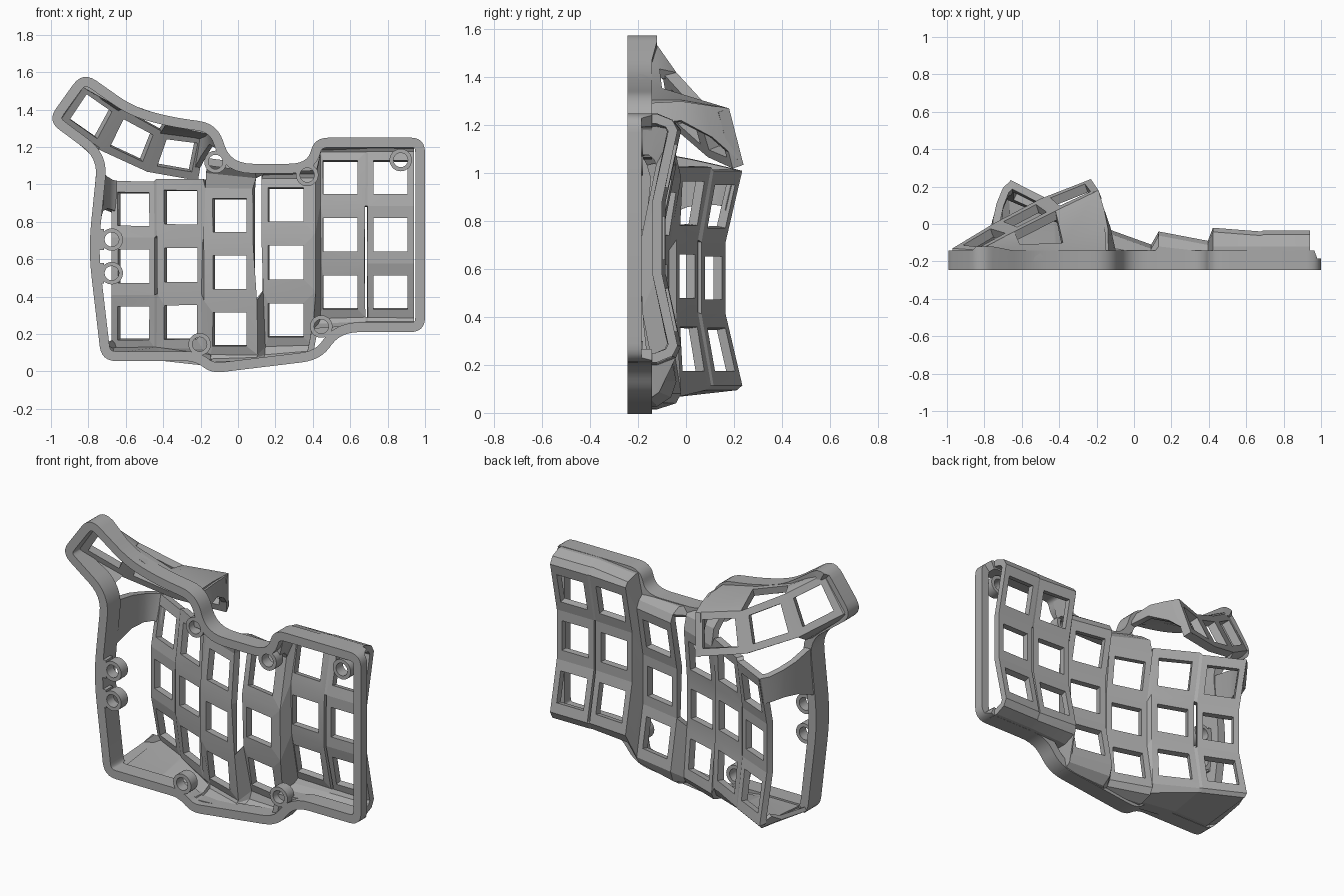
import bpy, bmesh, math
from mathutils import Vector

if "Cube" in bpy.data.objects:
    bpy.data.objects.remove(bpy.data.objects["Cube"])

grey = bpy.data.materials.new("plain grey")
grey.use_nodes = True
colour = (0.4, 0.4, 0.4, 1)
grey.diffuse_color = colour
grey.node_tree.nodes["Principled BSDF"].inputs["Base Color"].default_value = colour

FRONT = -0.245


def wall_back(x):
    """How far back the rim wall reaches: lowest on the right-hand edge, tallest opposite."""
    return -0.185 if x > 0.97 else -0.12 if -0.85 < x < -0.7 else -0.142


def finish(bm, name):
    mesh = bpy.data.meshes.new(name)
    bm.to_mesh(mesh)
    bm.free()
    mesh.materials.append(grey)
    obj = bpy.data.objects.new(name, mesh)
    bpy.context.collection.objects.link(obj)
    return obj


def apply(obj, mod):
    bpy.context.view_layer.objects.active = obj
    bpy.ops.object.modifier_apply(modifier=mod.name)


def smooth(obj, angle=28):
    bpy.ops.object.select_all(action='DESELECT')
    obj.select_set(True)
    bpy.context.view_layer.objects.active = obj
    bpy.ops.object.shade_smooth_by_angle(angle=math.radians(angle))


def panel(name, rows, outward, holes=(), skip=(), thick=0.04, u=0.14, v=0.2, angle=8):
    """Grid skin through rows of points, with square key openings, thickened inwards."""
    bm = bmesh.new()
    grid = [[bm.verts.new(p) for p in row] for row in rows]
    for r in range(len(rows) - 1):
        for c in range(len(rows[0]) - 1):
            if (r, c) in skip:
                continue
            ring = [grid[r][c], grid[r][c + 1], grid[r + 1][c + 1], grid[r + 1][c]]
            if (r, c) not in holes:
                bm.faces.new(ring)
                continue
            a, b, d, e = [p.co for p in ring]
            inner = [bm.verts.new(a.lerp(b, s).lerp(e.lerp(d, s), t))
                     for s, t in ((u, v), (1 - u, v), (1 - u, 1 - v), (u, 1 - v))]
            for i in range(4):
                j = (i + 1) % 4
                bm.faces.new((ring[i], ring[j], inner[j], inner[i]))
    bm.normal_update()
    if sum(f.normal.dot(Vector(outward)) * f.calc_area() for f in bm.faces) < 0:
        bmesh.ops.reverse_faces(bm, faces=bm.faces[:])
    bmesh.ops.delete(bm, geom=[p for p in bm.verts if not p.link_faces], context='VERTS')
    obj = finish(bm, name)
    mod = obj.modifiers.new("thickness", 'SOLIDIFY')
    mod.thickness, mod.offset = thick, -1
    apply(obj, mod)
    smooth(obj, angle)


def rounded(corners, steps=6):
    """Closed outline with each corner (x, z, radius) softened."""
    pts = []
    for i, (x, z, rad) in enumerate(corners):
        p = Vector((x, z))
        q = Vector(corners[i - 1][:2])
        n = Vector(corners[(i + 1) % len(corners)][:2])
        a = p + (q - p).normalized() * min(rad, (q - p).length * 0.45)
        b = p + (n - p).normalized() * min(rad, (n - p).length * 0.45)
        pts += [a.lerp(p, k / steps).lerp(p.lerp(b, k / steps), k / steps)
                for k in range(steps + 1)]
    return pts


def bridge_loops(bm, loops):
    for k in range(len(loops)):
        a, b = loops[k], loops[(k + 1) % len(loops)]
        for i in range(len(a)):
            j = (i + 1) % len(a)
            bm.faces.new((a[i], a[j], b[j], b[i]))
    bmesh.ops.recalc_face_normals(bm, faces=bm.faces[:])


# Outer rim, clockwise seen from the front
outline = rounded([
    (-0.83, 1.605, .09), (-0.56, 1.415, .1), (-0.36, 1.36, .1), (-0.11, 1.325, .1),
    (-0.04, 1.11, .12), (0.37, 1.11, .1), (0.41, 1.25, .08), (1, 1.25, .08),
    (1, 0.21, .08), (0.55, 0.21, .1), (0.44, 0.06, .1), (-0.14, -.01, .06),
    (-0.23, 0.055, .05), (-0.73, 0.055, .08), (-0.8, 0.65, .15), (-0.75, 1.14, .1),
    (-1.02, 1.34, .08)])
inner = []
for i, p in enumerate(outline):
    way = (outline[(i + 1) % len(outline)] - outline[i - 1]).normalized()
    inner.append(p + Vector((way.y, -way.x)) * 0.052)
bm = bmesh.new()
bridge_loops(bm, [[bm.verts.new((p.x, wall_back(o.x) if back else FRONT, p.y))
                   for p, o in zip(line, outline)]
                  for line, back in ((outline, 0), (outline, 1), (inner, 1), (inner, 0))])
rim = finish(bm, "outer_rim")

# Screw bosses, their lugs on the long wall, and the drill that clears the holes
bosses = [(-0.12, 1.12), (0.37, 1.05), (0.87, 1.13), (0.445, 0.24),
          (-0.205, 0.145), (-0.675, 0.705), (-0.675, 0.525)]
BOSS_BACK, SIDES = -0.18, 28
drill_bm = bmesh.new()
for x, z in bosses:
    bm = bmesh.new()
    bridge_loops(bm, [[bm.verts.new((x + r * math.cos(t * math.tau / SIDES), y,
                                     z + r * math.sin(t * math.tau / SIDES)))
                       for t in range(SIDES)]
                      for r, y in ((.06, FRONT), (.06, BOSS_BACK),
                                   (.038, BOSS_BACK), (.038, FRONT))])
    if x < -0.6:
        geo = bmesh.ops.create_cube(bm, size=1)
        for p in geo["verts"]:
            p.co = Vector((-0.74 + p.co.x * 0.045, (FRONT + BOSS_BACK) / 2
                           + p.co.y * (BOSS_BACK - FRONT), z + p.co.z * 0.11))
    smooth(finish(bm, "screw_boss"))
    geo = bmesh.ops.create_cone(drill_bm, cap_ends=True, segments=SIDES,
                                radius1=.038, radius2=.038, depth=0.4)
    for p in geo["verts"]:
        p.co = Vector((x + p.co.x, FRONT + p.co.z, z - p.co.y))
drill = finish(drill_bm, "boss_drill")
drill.hide_render = True
cut = rim.modifiers.new("screw_holes", 'BOOLEAN')
cut.object, cut.solver = drill, 'EXACT'
apply(rim, cut)
bpy.data.objects.remove(drill)
smooth(rim)

# Key bowl: each column edge is x, low z, high z, end y, middle y, rim low z, rim high z
edges = [
    (-.66, .115, 1.01, .235, .165, .057, 1.1), (-.425, .115, 1.01, .115, .065, .057, 1.1),
    (-.413, .115, 1.025, .105, .05, .057, 1.1), (-.168, .115, 1.025, -.03, -.04, .03, 1.1),
    (-.158, .08, .98, -.02, -.07, .015, 1.14), (.092, .08, .98, -.11, -.14, .022, 1.105),
    (.132, .13, 1.035, -.04, -.1, .027, 1.105), (.395, .13, 1.035, -.09, -.15, .06, 1.105),
    (.422, .28, 1.18, -.02, -.085, .2, 1.225), (.678, .28, 1.18, -.04, -.1, .211, 1.249),
    (.69, .28, 1.18, -.035, -.1, .211, 1.249), (.94, .28, 1.18, -.035, -.1, .211, 1.247)]


def edge_profile(x, low, high, end, mid, rim_low, rim_high):
    def foot(z, zr):
        bend = min(end - 0.06, -0.12)
        turn = 0.35 if end > 0.1 else 0.62
        return [(x, -0.2, zr), (x, bend, zr), (x, end - 0.022, z + (zr - z) * turn)]
    third = (high - low) / 3
    return (foot(low, rim_low) + [(x, end, low), (x, mid, low + third),
            (x, mid, high - third), (x, end, high)] + foot(high, rim_high)[::-1])


rows = list(zip(*[edge_profile(*e) for e in edges]))
keys = {(r, c) for r in (3, 4, 5) for c in range(0, 11, 2)}
gaps = {(r, c) for r in (6, 7, 8) for c in range(4)}       # free top of outer columns
gaps |= {(4, 1), (4, 5), (5, 5), (6, 5), (3, 9), (4, 9)}   # slits between columns
panel("key_bowl", rows, (0, 1, 0), keys, gaps)

# Side band and lower corner joining the bowl to the long wall
panel("side_band", [
    [(-.655, .195, .84), (-.655, .235, 1.01)], [(-.7, .175, .86), (-.7, .195, 1.02)],
    [(-.735, .1, .87), (-.735, .11, 1.04)], [(-.76, .01, .86), (-.755, .02, 1.06)],
    [(-.785, -.2, .78), (-.755, -.2, 1.1)]], (-1, .4, 0), angle=40)
panel("lower_corner", [
    [(-.655, .23, .118), (-.695, .17, .16)], [(-.655, .213, .095), (-.715, .1, .12)],
    [(-.655, -.12, .058), (-.728, -.12, .09)]], (0, 0, -1), thick=0.025)

# Thumb cluster: three tilted key plates
top = [(-.83, -.14, 1.55), (-.64, -.04, 1.42), (-.42, .07, 1.3), (-.19, .18, 1.27)]
low = [(-.97, -.13, 1.35), (-.755, .0, 1.2), (-.5, .135, 1.085), (-.23, .24, 1.035)]
panel("thumb_plates", [low, top], (0, 1, 0), {(0, 0), (0, 1), (0, 2)},
      thick=0.05, u=0.15, v=0.17)

# Hood over the thumb keys, with an opening above the middle one
rim_line = [(-.83, -.2, 1.565), (-.61, -.2, 1.44), (-.37, -.2, 1.355), (-.145, -.2, 1.305)]
shoulder = [(-.83, -.142, 1.565), (-.61, -.11, 1.435), (-.38, -.1, 1.355),
            (-.155, -.02, 1.305)]
panel("thumb_hood", [rim_line, shoulder, top], (0, .3, 1), skip={(1, 1)}, angle=40)
panel("hood_end", [
    [top[3], low[3]], [(-.16, .08, 1.285), (-.17, .11, 1.15)],
    [(-.14, -.02, 1.3), (-.125, -.02, 1.22)], [(-.135, -.2, 1.29), (-.085, -.2, 1.2)]],
    (1, .3, 0), thick=0.03, angle=40)

# Thumb skirt down to the long wall, and its outer end
panel("thumb_skirt", [
    low[:2], [(-.975, -.16, 1.33), (-.765, -.06, 1.165)],
    [(-.96, -.2, 1.31), (-.765, -.2, 1.14)]], (-.5, 0, -1), thick=0.03, angle=40)
panel("thumb_end", [[top[0], low[0]], [(-.86, -.2, 1.55), (-.98, -.2, 1.37)]],
      (-1, .2, .5), thick=0.03)
